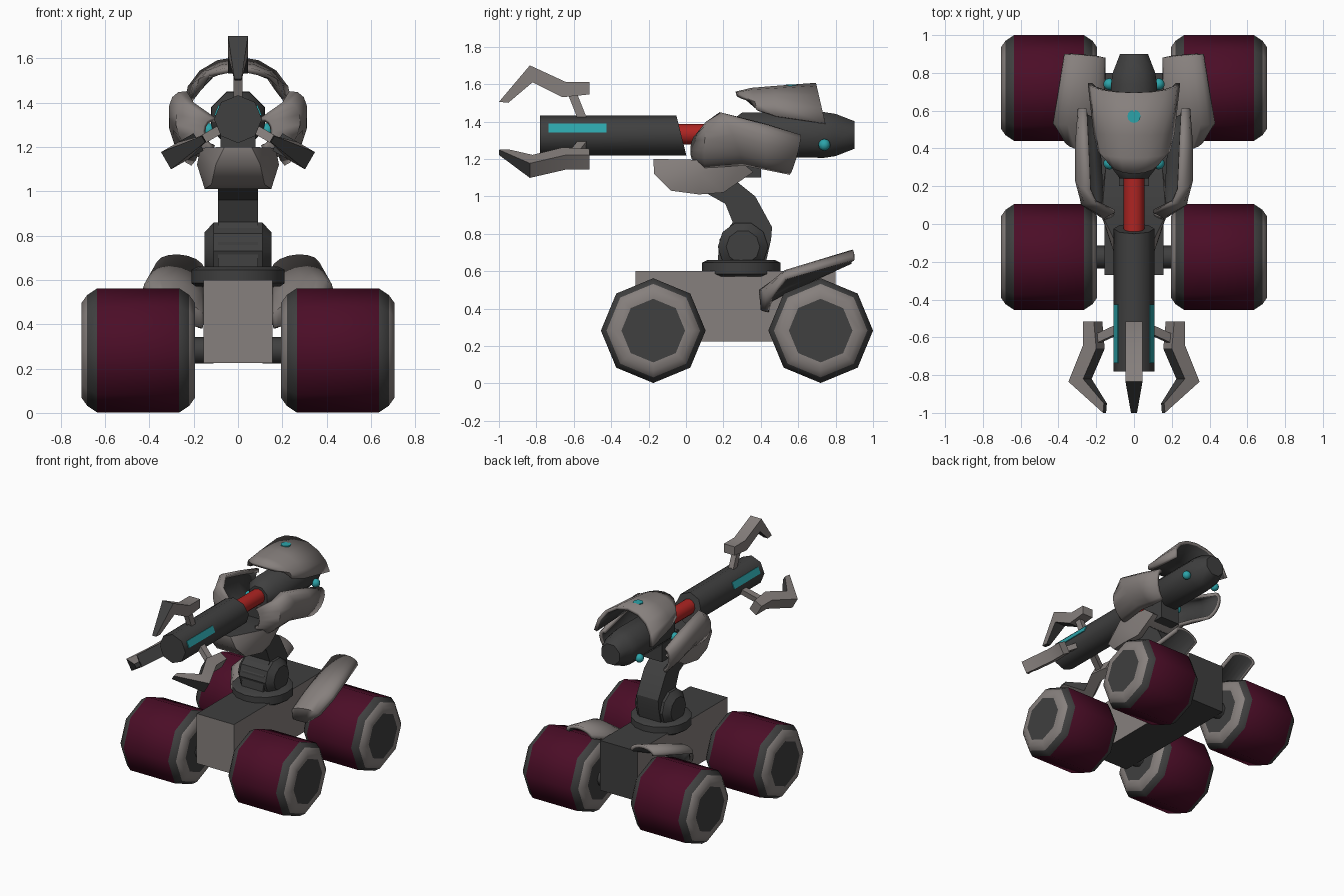
import bpy, bmesh
from math import sin, cos, pi, radians
from mathutils import Vector, Matrix

if "Cube" in bpy.data.objects:
    bpy.data.objects.remove(bpy.data.objects["Cube"])


def material(name, rgb):
    m = bpy.data.materials.new(name)
    m.use_nodes = True
    m.diffuse_color = (*rgb, 1)
    m.node_tree.nodes["Principled BSDF"].inputs["Base Color"].default_value = (*rgb, 1)
    return m


GREY = material("warm grey", (0.24, 0.215, 0.205))
DARK = material("charcoal", (0.05, 0.05, 0.05))
MAROON = material("maroon", (0.07, 0.004, 0.02))
RED = material("red", (0.42, 0.018, 0.016))
TEAL = material("teal", (0.025, 0.37, 0.4))
AXIS_Z = 1.325          # height of the gun axis


def finish(name, bm, mats, rule=None, angle=50):
    """Turn a bmesh into a shaded object; rule picks a material index per face."""
    bm.normal_update()
    if rule:
        for f in bm.faces:
            f.material_index = rule(f)
    me = bpy.data.meshes.new(name)
    bm.to_mesh(me)
    bm.free()
    for m in mats:
        me.materials.append(m)
    ob = bpy.data.objects.new(name, me)
    bpy.context.collection.objects.link(ob)
    bpy.ops.object.select_all(action="DESELECT")
    ob.select_set(True)
    bpy.context.view_layer.objects.active = ob
    bpy.ops.object.shade_smooth_by_angle(angle=radians(angle))
    return ob


def loft(rings, closed=True):
    """Skin a row of rings (capped) or open strips."""
    bm = bmesh.new()
    rows = [[bm.verts.new(p) for p in r] for r in rings]
    n = len(rows[0])
    for a, b in zip(rows, rows[1:]):
        for i in range(n if closed else n - 1):
            j = (i + 1) % n
            bm.faces.new((a[i], a[j], b[j], b[i]))
    if closed:
        bm.faces.new(rows[0])
        bm.faces.new(rows[-1])
        bmesh.ops.recalc_face_normals(bm, faces=bm.faces)
    return bm


def lathe(profile, axis, centre, segs=8, turn=0.0):
    """Revolve (distance, radius) pairs round an axis."""
    u, v = {"X": ((0, 1, 0), (0, 0, 1)), "Y": ((1, 0, 0), (0, 0, 1)),
            "Z": ((1, 0, 0), (0, 1, 0))}[axis]
    d = Vector([c == axis for c in "XYZ"])
    ang = [2 * pi * k / segs + turn for k in range(segs)]
    return loft([[Vector(centre) + d * t + (Vector(u) * cos(a) + Vector(v) * sin(a)) * r
                  for a in ang] for t, r in profile])


def hull(points):
    bm = bmesh.new()
    for p in points:
        bm.verts.new(p)
    bmesh.ops.convex_hull(bm, input=bm.verts)
    bmesh.ops.recalc_face_normals(bm, faces=bm.faces)
    return bm


def box(lo, hi):
    return hull([(x, y, z) for x in (lo[0], hi[0]) for y in (lo[1], hi[1]) for z in (lo[2], hi[2])])


def shell(name, sections, facing, steps=8):
    """Curved armour plate; each section is edge, crown, edge."""
    rings = []
    for a, m, b in sections:
        a, m, b = Vector(a), Vector(m), Vector(b)
        mid, half = (a + b) / 2, (b - a) / 2
        angles = [pi * (k / steps - 0.5) for k in range(steps + 1)]
        rings.append([m + half * sin(t) + (mid - m) * (1 - cos(t)) for t in angles])
    bm = loft(rings, closed=False)
    bm.normal_update()
    if sum(f.normal.dot(Vector(facing)) * f.calc_area() for f in bm.faces) < 0:
        bmesh.ops.reverse_faces(bm, faces=bm.faces)
    ob = finish(name, bm, [GREY, DARK])
    mod = ob.modifiers.new("thickness", "SOLIDIFY")
    mod.thickness = 0.025
    mod.offset = -1
    mod.material_offset = 1
    return ob


SIDES = (("left", 1), ("right", -1))

# Chassis: grey front and sides, dark top, back and underside
finish("chassis", box((-0.155, -0.27, 0.225), (0.155, 0.8, 0.6)), [GREY, DARK],
       lambda f: int(abs(f.normal.z) > 0.5 or f.normal.y > 0.5))

# Wheels and axles
TYRE = [(-0.255, 0.17), (-0.255, 0.215), (-0.23, 0.25), (-0.185, 0.28),
        (0.185, 0.28), (0.23, 0.25), (0.255, 0.215), (0.255, 0.17)]


def wheel_colour(x0):
    def rule(f):
        c = f.calc_center_median()
        if len(f.verts) > 4:
            return 2
        d = abs(c.x - x0)
        return 0 if d < 0.18 else 2 if d < 0.22 else 1
    return rule


for side, s in SIDES:
    for place, y in (("front", -0.175), ("rear", 0.72)):
        finish(f"{place}_{side}_wheel", lathe(TYRE, "X", (s * 0.45, y, 0.282)),
               [MAROON, GREY, DARK], wheel_colour(s * 0.45))
        finish(f"{place}_{side}_axle", lathe([(-0.06, 0.06), (0.06, 0.06)], "X", (s * 0.17, y, 0.282)), [DARK])

# Rear fenders
for side, s in SIDES:
    sections = [[(0.15, 0.88, 0.65), (0.27, 0.89, 0.715), (0.37, 0.9, 0.66)],
                [(0.15, 0.55, 0.5), (0.3, 0.53, 0.6), (0.43, 0.53, 0.555)],
                [(0.15, 0.43, 0.43), (0.27, 0.39, 0.5), (0.37, 0.45, 0.45)],
                [(0.16, 0.43, 0.38), (0.22, 0.4, 0.39), (0.28, 0.43, 0.38)]]
    shell(f"{side}_fender", [[(s * x, y, z) for x, y, z in sec] for sec in sections], (0, -0.5, 1))

# Turret base, pivot drum and bent neck
finish("turret_base", lathe([(0.57, 0.19), (0.585, 0.21), (0.645, 0.21), (0.66, 0.18)],
                            "Z", (0, 0.295, 0), 16), [DARK], angle=30)
finish("pivot_drum", lathe([(-0.15, 0.09), (-0.11, 0.135), (0.11, 0.135), (0.15, 0.09)],
                           "X", (0, 0.305, 0.73), 10), [DARK], angle=30)
NECK = [(0.17, 0.43, 0.66, 0.66), (0.18, 0.455, 0.77, 0.77), (0.25, 0.46, 0.86, 0.835),
        (0.21, 0.37, 0.96, 1.0), (0.05, 0.22, 1.05, 1.12)]
finish("neck", loft([[(-0.09, a, za), (0.09, a, za), (0.09, b, zb), (-0.09, b, zb)]
                     for a, b, za, zb in NECK]), [DARK], angle=30)

# Shoulder cup under the gun, dark inside
cup = [(0.06, -0.175, 1.2), (0.1, -0.17, 1.12), (0.12, -0.08, 1.03), (0.15, 0.07, 1.01),
       (0.185, 0.08, 1.12), (0.17, 0.05, 1.195), (0.13, 0.2, 1.02), (0.15, 0.3, 1.18),
       (0.12, 0.36, 1.13)]
finish("shoulder_cup", hull([(s * x, y, z) for x, y, z in cup for s in (1, -1)]),
       [GREY, DARK], lambda f: int(f.normal.z > 0.8))
finish("gun_mount", box((-0.08, 0.2, 1.1), (0.08, 0.4, 1.27)), [DARK])

# Barrel with a slanted rear end, connecting rod and gun body
barrel = lathe([(-0.78, 0.108), (-0.025, 0.108)], "Y", (0, 0, AXIS_Z))
for v in barrel.verts:
    if v.co.y > -0.1:
        v.co.y -= (v.co.z - AXIS_Z) * 0.25
finish("barrel", barrel, [DARK])
finish("connecting_rod", lathe([(-0.06, 0.055), (0.32, 0.055)], "Y", (0, 0, 1.332), 12), [RED])
finish("gun_body", lathe([(0.24, 0.08), (0.3, 0.13), (0.74, 0.132), (0.8, 0.122), (0.9, 0.08)],
                         "Y", (0, 0, 1.328), 8, pi / 8), [DARK])

# Glowing strips on the barrel and small lamps on the gun body
for side, s in SIDES:
    strip = box((-0.004, -0.735, -0.025), (0.004, -0.425, 0.025))
    tilt = Matrix.Rotation(-s * pi / 8, 4, "Y")
    spot = tilt @ Vector((s * 0.102, 0, 0)) + Vector((0, 0, AXIS_Z))
    strip.transform(Matrix.Translation(spot) @ tilt)
    finish(f"{side}_barrel_strip", strip, [TEAL])
    for place, y in (("rear", 0.74), ("front", 0.32)):
        lamp = bmesh.new()
        bmesh.ops.create_uvsphere(lamp, u_segments=10, v_segments=6, radius=0.032,
                                  matrix=Matrix.Translation((s * 0.13, y, 1.275)))
        finish(f"{place}_{side}_lamp", lamp, [TEAL])

# Top hood with its round light
HOOD = [(0.265, 1.56, 0.34, 1.51, 0.14), (0.35, 1.58, 0.38, 1.46, 0.19),
        (0.47, 1.59, 0.48, 1.43, 0.215), (0.695, 1.607, 0.745, 1.39, 0.245)]
shell("top_hood", [[(-w, ye, ze), (0, yc, zc), (w, ye, ze)] for yc, zc, ye, ze, w in HOOD], (0, 0, 1))
finish("hood_light", lathe([(1.59, 0.035), (1.599, 0.035)], "Z", (0, 0.57, 0), 12), [TEAL])

# Side armour plates
PLATE = [[(0.1, 0.06, 1.33), (0.16, 0.025, 1.27), (0.11, 0.04, 1.19)],
         [(0.2, 0.11, 1.4), (0.28, 0.1, 1.3), (0.17, 0.1, 1.15)],
         [(0.23, 0.18, 1.45), (0.31, 0.25, 1.33), (0.18, 0.3, 1.165)],
         [(0.24, 0.42, 1.39), (0.31, 0.42, 1.28), (0.19, 0.43, 1.14)],
         [(0.25, 0.61, 1.33), (0.295, 0.6, 1.24), (0.21, 0.555, 1.115)]]
for side, s in SIDES:
    shell(f"{side}_armour", [[(s * x, y, z) for x, y, z in sec] for sec in PLATE], (s, 0, 0))

# Three claws round the muzzle: outer y, radius, inner y, radius, half width
CLAW = [(-0.515, 0.285, -0.515, 0.22, 0.045), (-0.64, 0.285, -0.66, 0.205, 0.045),
        (-0.835, 0.375, -0.82, 0.285, 0.045), (-1.0, 0.18, -0.95, 0.175, 0.016)]


def claw_colour(f):
    c = f.calc_center_median()
    flat = abs(f.normal.x) < 0.5
    return int(flat and (c.y < -0.85 or (c.y < -0.7 and f.normal.z < 0)))


for k, place in enumerate(("top", "left", "right")):
    around = Matrix.Rotation(k * 2 * pi / 3, 4, "Y")
    bm = loft([[(-w, yo, ro), (w, yo, ro), (w, yi, ri), (-w, yi, ri)] for yo, ro, yi, ri, w in CLAW])
    claw = finish(f"{place}_claw", bm, [GREY, DARK], claw_colour, 30)
    post = hull([(sx * 0.02, y + sy * 0.025, r) for sx in (1, -1) for sy in (1, -1)
                 for y, r in ((-0.55, 0.08), (-0.61, 0.23))])
    stem = finish(f"{place}_claw_stem", post, [GREY])
    for ob in (claw, stem):
        ob.matrix_world = Matrix.Translation((0, 0, AXIS_Z)) @ around
